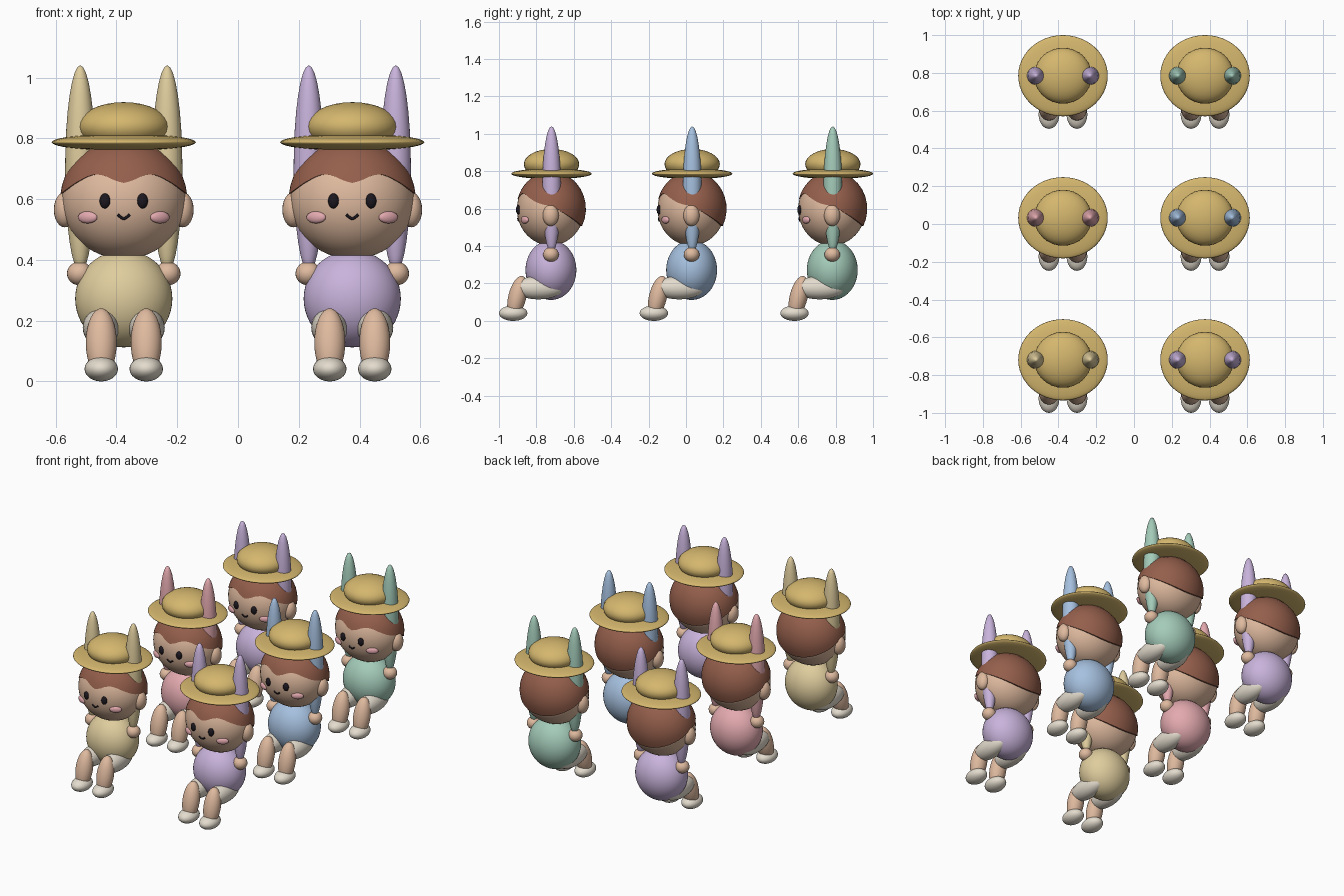
import bpy, bmesh, math
from mathutils import Matrix, Vector

if "Cube" in bpy.data.objects:
    bpy.data.objects.remove(bpy.data.objects["Cube"])


def material(name, rgb):
    m = bpy.data.materials.new(name)
    m.diffuse_color = (*rgb, 1)
    m.use_nodes = True
    m.node_tree.nodes["Principled BSDF"].inputs["Base Color"].default_value = m.diffuse_color
    return m


STRAW = material("straw", (0.66, 0.47, 0.155))
SKIN = material("skin", (0.74, 0.49, 0.345))
HAIR = material("brown hair", (0.30, 0.115, 0.072))
DARK = material("dark", (0.012, 0.009, 0.014))
CREAM = material("cream", (0.77, 0.71, 0.61))
TAN = material("tan", (0.74, 0.61, 0.34))
PURPLE = material("lilac", (0.58, 0.45, 0.71))
PINK = material("pink", (0.77, 0.40, 0.43))
BLUE = material("blue", (0.38, 0.53, 0.74))
GREEN = material("green", (0.37, 0.60, 0.49))

HEAD_C, HEAD_R = Vector((0, -0.005, 0.597)), Vector((0.204, 0.18, 0.194))
HAIR_C, HAIR_R = Vector((0, -0.002, 0.599)), Vector((0.209, 0.186, 0.2))


def finish(bm, name, mat, origin):
    bmesh.ops.recalc_face_normals(bm, faces=bm.faces)
    me = bpy.data.meshes.new(name)
    bm.to_mesh(me)
    bm.free()
    me.materials.append(mat)
    for p in me.polygons:
        p.use_smooth = True
    ob = bpy.data.objects.new(name, me)
    ob.location = origin
    bpy.context.collection.objects.link(ob)
    return ob


def ellipsoid(name, centre, radii, mat, origin, tilt=0, turn=0, seg=32):
    bm = bmesh.new()
    mtx = (Matrix.Translation(centre) @ Matrix.Rotation(turn, 4, 'Z')
           @ Matrix.Rotation(tilt, 4, 'X') @ Matrix.Diagonal((*radii, 1)))
    bmesh.ops.create_uvsphere(bm, u_segments=seg, v_segments=seg // 2, radius=1, matrix=mtx)
    return finish(bm, name, mat, origin)


def pair(name, centre, radii, mat, origin, tilt=0, turn=0, seg=32):
    for side, label in ((-1, "left"), (1, "right")):
        c = (centre[0] * side, centre[1], centre[2])
        ellipsoid(f"{label}_{name}", c, radii, mat, origin, tilt, turn * side, seg)


def hairline(az):
    """Height of the hair edge around the head; az = 0 is the front."""
    s, c = abs(math.sin(az)), math.cos(az)
    if c < 0:
        return 0.617 + 0.11 * c
    pts = [(0, 0.653), (0.15, 0.661), (0.32, 0.677), (0.45, 0.682),
           (0.6, 0.677), (0.8, 0.652), (1.001, 0.617)]
    for (a, za), (b, zb) in zip(pts, pts[1:]):
        if s <= b:
            return za + (zb - za) * (s - a) / (b - a)


def hair(origin):
    bm = bmesh.new()
    n, rows = 64, 10
    rings = [[] for _ in range(rows + 1)]
    for i in range(n):
        az = 2 * math.pi * i / n
        low = math.asin((hairline(az) - HAIR_C.z) / HAIR_R.z)
        for j in range(rows + 1):
            # first ring is tucked into the head to close the edge
            lat = low + (math.pi / 2 - low) * max(j - 1, 0) / rows
            k = 0.94 if j == 0 else 1
            rings[j].append(bm.verts.new((
                HAIR_C.x + HAIR_R.x * k * math.cos(lat) * math.sin(az),
                HAIR_C.y - HAIR_R.y * k * math.cos(lat) * math.cos(az),
                HAIR_C.z + HAIR_R.z * math.sin(lat))))
    for lo, hi in zip(rings, rings[1:]):
        for i in range(n):
            bm.faces.new((lo[i], lo[(i + 1) % n], hi[(i + 1) % n], hi[i]))
    bm.faces.new(rings[-1])
    ob = finish(bm, "hair", HAIR, origin)
    bpy.context.view_layer.objects.active = ob
    ob.select_set(True)
    bpy.ops.object.shade_smooth_by_angle(angle=math.radians(40))
    ob.select_set(False)


def smile(origin):
    cu = bpy.data.curves.new("smile", 'CURVE')
    cu.dimensions = '3D'
    cu.bevel_depth, cu.bevel_resolution, cu.use_fill_caps = 0.0045, 2, True
    sp = cu.splines.new('POLY')
    sp.points.add(8)
    for i, p in enumerate(sp.points):
        t = i / 4 - 1
        x, z = 0.02 * t, 0.535 + 0.014 * abs(t) ** 1.3
        d = 1 - (x / HEAD_R.x) ** 2 - ((z - HEAD_C.z) / HEAD_R.z) ** 2
        p.co = (x, HEAD_C.y - HEAD_R.y * math.sqrt(d) - 0.001, z, 1)
    cu.materials.append(DARK)
    ob = bpy.data.objects.new("smile", cu)
    ob.location = origin
    bpy.context.collection.objects.link(ob)


def doll(origin, cloth):
    # hat
    ellipsoid("hat_brim", (0, 0, 0.787), (0.237, 0.215, 0.028), STRAW, origin, seg=48)
    ellipsoid("hat_crown", (0, 0, 0.838), (0.152, 0.148, 0.081), STRAW, origin)
    # head and face
    ellipsoid("head", HEAD_C, HEAD_R, SKIN, origin, seg=48)
    hair(origin)
    pair("ear", (0.194, -0.004, 0.565), (0.036, 0.043, 0.058), SKIN, origin, seg=24)
    pair("eye", (0.062, -0.177, 0.594), (0.018, 0.013, 0.025), DARK, origin, turn=0.2, seg=16)
    pair("cheek", (0.119, -0.143, 0.54), (0.036, 0.013, 0.02), PINK, origin, turn=0.5, seg=20)
    smile(origin)
    # body, long upright arms and hands
    ellipsoid("body", (0, -0.003, 0.272), (0.16, 0.136, 0.16), cloth, origin, seg=48)
    pair("arm", (0.143, 0, 0.70), (0.05, 0.05, 0.34), cloth, origin)
    pair("hand", (0.145, -0.003, 0.355), (0.042, 0.042, 0.039), SKIN, origin, seg=24)
    # seated legs
    pair("thigh", (0.075, -0.07, 0.177), (0.06, 0.135, 0.062), CREAM, origin)
    pair("shin", (0.074, -0.183, 0.128), (0.051, 0.048, 0.115), SKIN, origin, tilt=-0.24)
    pair("shoe", (0.074, -0.205, 0.041), (0.055, 0.076, 0.041), CREAM, origin)


# two columns, three rows of dolls
rows = ((-0.719, TAN, PURPLE), (0.033, PINK, BLUE), (0.785, PURPLE, GREEN))
for y, left, right in rows:
    doll((-0.376, y, 0), left)
    doll((0.376, y, 0), right)
